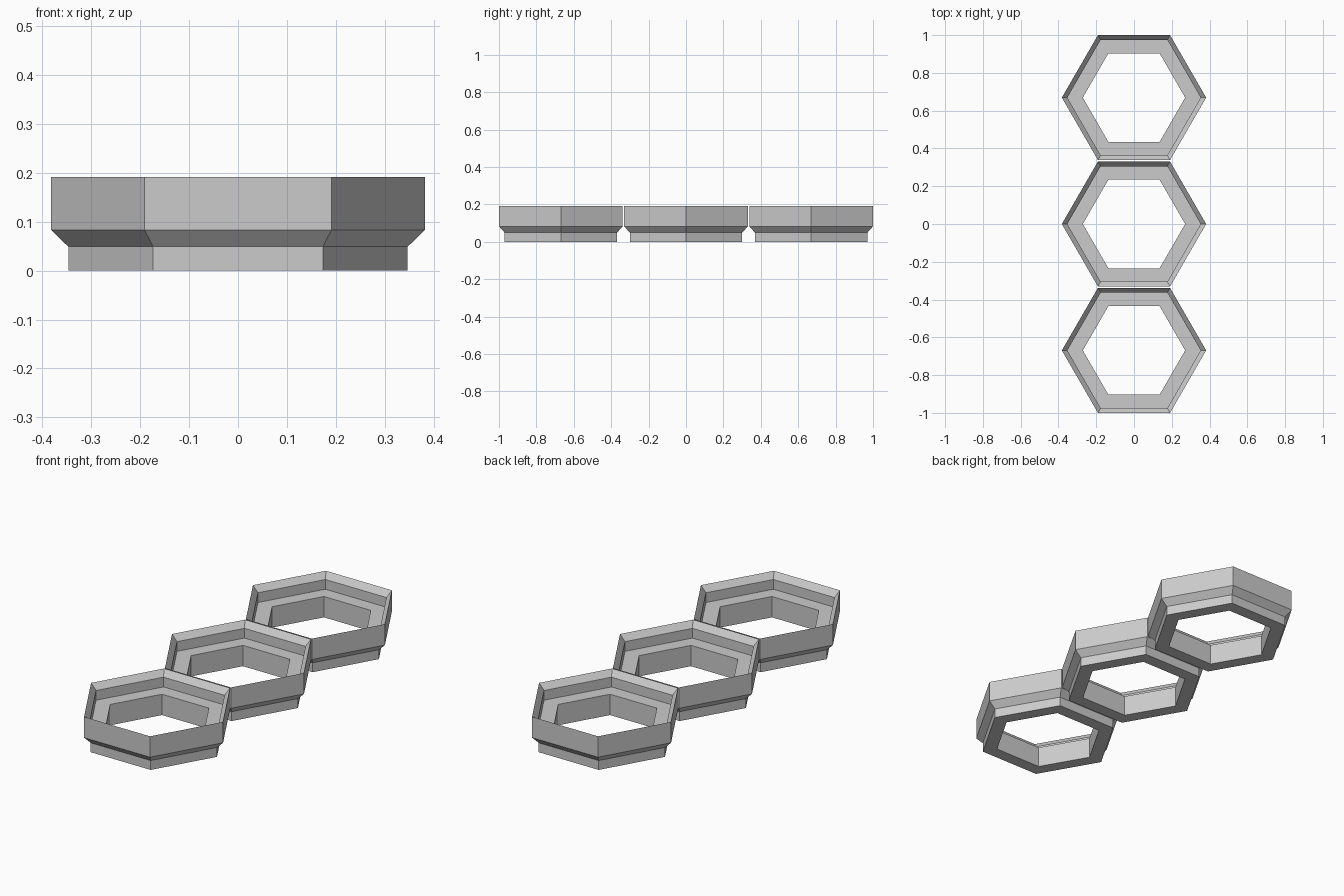
import bpy
import bmesh
from math import cos, sin, pi

cube = bpy.data.objects.get("Cube")
if cube:
    bpy.data.objects.remove(cube, do_unlink=True)

SIDES = 6
OUTER = 0.382
FLAT = OUTER * cos(pi / SIDES)   # centre to flat side
SPACING = 1 - FLAT

# One plain grey for every part
grey = bpy.data.materials.new("light_grey")
grey.use_nodes = True
colour = (0.6, 0.6, 0.6, 1)
grey.diffuse_color = colour
grey.node_tree.nodes["Principled BSDF"].inputs["Base Color"].default_value = colour

# Closed cross-section (corner radius, height): foot, outer wall, sharp rim, inner ledge
PROFILE = [
    (0.271, 0.0), (0.347, 0.0), (0.347, 0.049), (OUTER, 0.083),
    (OUTER, 0.192), (0.353, 0.16), (0.353, 0.109), (0.271, 0.109),
]


def make_ring_mesh():
    """Sweep the cross-section around a hexagon."""
    bm = bmesh.new()
    sections = []
    for i in range(SIDES):
        a = 2 * pi * i / SIDES
        sections.append([bm.verts.new((r * cos(a), r * sin(a), z)) for r, z in PROFILE])
    for i, here in enumerate(sections):
        after = sections[(i + 1) % SIDES]
        for j in range(len(PROFILE)):
            k = (j + 1) % len(PROFILE)
            bm.faces.new((here[j], after[j], after[k], here[k]))
    bmesh.ops.recalc_face_normals(bm, faces=bm.faces)
    mesh = bpy.data.meshes.new("hexagon_ring")
    bm.to_mesh(mesh)
    bm.free()
    mesh.materials.append(grey)
    return mesh


# Three identical rings in a row
ring_mesh = make_ring_mesh()
for name, y in (("front_ring", -SPACING), ("middle_ring", 0), ("back_ring", SPACING)):
    ring = bpy.data.objects.new(name, ring_mesh)
    ring.location.y = y
    bpy.context.collection.objects.link(ring)
